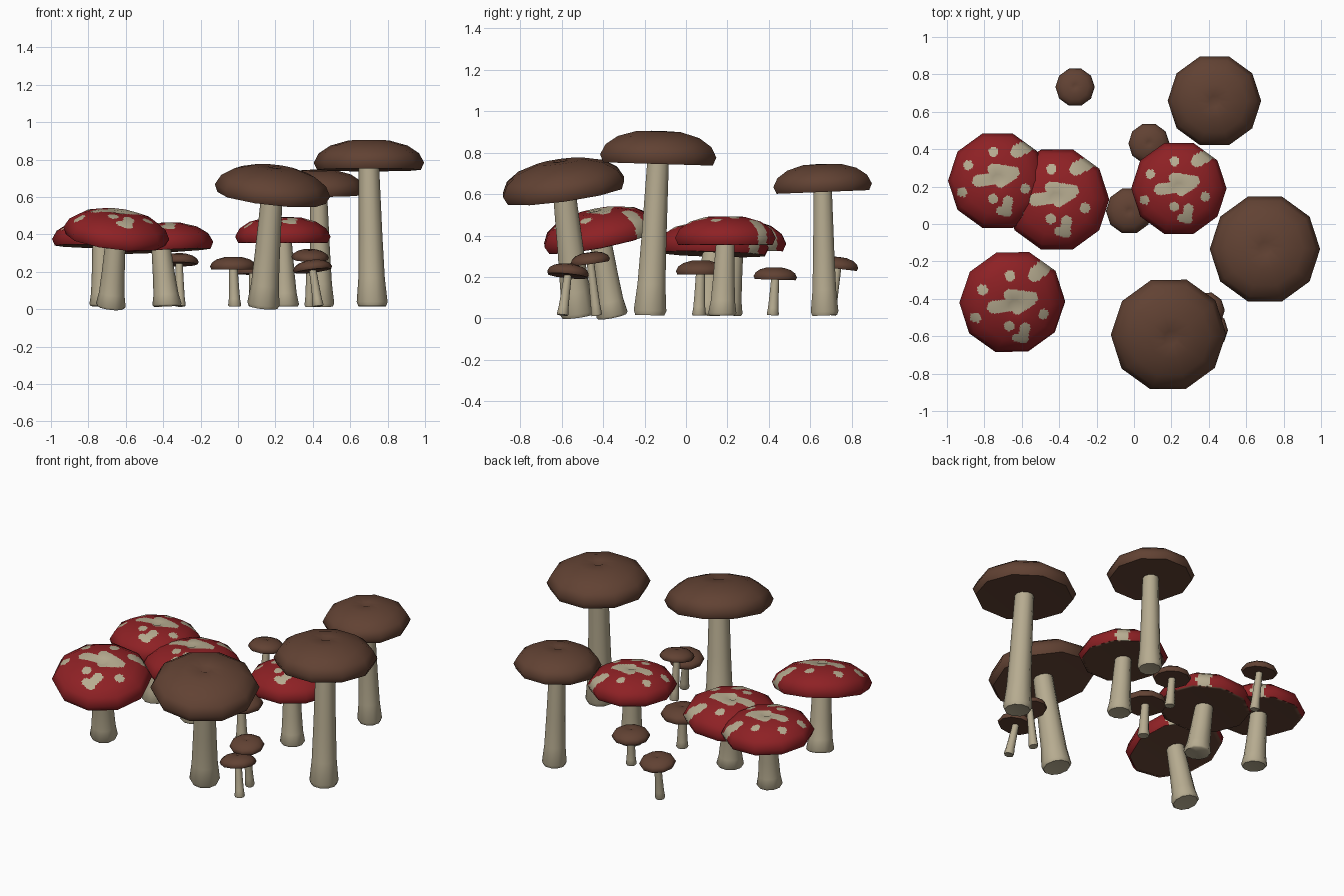
import bpy, bmesh, math
from mathutils import Vector, Matrix

if "Cube" in bpy.data.objects:
    bpy.data.objects.remove(bpy.data.objects["Cube"])

SIDES = 10
GROUND = 0.015


def material(name, rgb):
    mat = bpy.data.materials.new(name)
    mat.use_nodes = True
    mat.diffuse_color = (*rgb, 1)
    mat.node_tree.nodes["Principled BSDF"].inputs["Base Color"].default_value = (*rgb, 1)
    return mat


BROWN = material("brown cap", (0.12, 0.054, 0.033))
RED = material("red cap", (0.27, 0.015, 0.018))
CREAM = material("cream spots and stems", (0.47, 0.41, 0.28))

# Profiles as (radius, height); radii are fractions of the cap radius
CAP = [(0, 0.03), (0.94, 0), (1, 0.13), (0.91, 0.3), (0.7, 0.44),
       (0.38, 0.53), (0.12, 0.54), (0, 0.48)]
STEM = [(0, 0.02), (0.25, 0), (0.28, 0.03), (0.24, 0.2), (0.215, 0.5), (0.185, 1), (0, 1)]

# Spots on the red caps: (start, end, radius), seen from above
SPOTS = [((-.09, .57), (-.09, .57), .1), ((.38, .58), (.68, .74), .13),
         ((-.6, .3), (-.6, .3), .1), ((-.4, -.02), (.1, .05), .12),
         ((-.1, .22), (.33, .16), .11), ((.05, -.06), (.3, .1), .1),
         ((-.72, -.24), (-.72, -.24), .1), ((-.1, -.38), (-.1, -.38), .1),
         ((.2, -.42), (.17, -.64), .1), ((.05, -.62), (.2, -.66), .08),
         ((.55, -.17), (.55, -.17), .1)]


def lathe(profile):
    """Revolve a profile around z, closing it at both ends."""
    bm = bmesh.new()
    rings = []
    for r, z in profile:
        count = SIDES if r else 1
        rings.append([bm.verts.new((r * math.cos(math.tau * i / SIDES),
                                    r * math.sin(math.tau * i / SIDES), z))
                      for i in range(count)])
    for low, high in zip(rings, rings[1:]):
        for i in range(SIDES):
            j = i + 1
            corners = [low[i % len(low)], low[j % len(low)],
                       high[j % len(high)], high[i % len(high)]]
            bm.faces.new(list(dict.fromkeys(corners)))
    bmesh.ops.recalc_face_normals(bm, faces=bm.faces)
    return bm


def select_only(obj):
    bpy.ops.object.select_all(action='DESELECT')
    obj.select_set(True)
    bpy.context.view_layer.objects.active = obj


def make_object(name, bm, mats, matrix):
    mesh = bpy.data.meshes.new(name)
    bm.to_mesh(mesh)
    bm.free()
    for mat in mats:
        mesh.materials.append(mat)
    obj = bpy.data.objects.new(name, mesh)
    bpy.context.collection.objects.link(obj)
    obj.matrix_world = matrix
    select_only(obj)
    return obj


def in_spot(point):
    p = point.to_2d()
    for start, end, radius in SPOTS:
        a, d = Vector(start), Vector(end) - Vector(start)
        t = max(0, min(1, (p - a).dot(d) / d.length_squared)) if d.length else 0
        if (p - a - d * t).length < radius:
            return True
    return False


def spotted_cap(name, matrix):
    """Finely divided cap with spot faces, shaded like the coarse cap."""
    coarse = make_object("shading_helper", lathe(CAP), [], matrix)
    coarse.hide_render = True
    bpy.ops.object.shade_smooth_by_angle(angle=math.radians(55))
    bm = lathe(CAP)
    bmesh.ops.subdivide_edges(bm, edges=bm.edges, cuts=11, use_grid_fill=True)
    for face in bm.faces:
        middle = face.calc_center_median()
        if face.normal.z < -0.8:
            face.material_index = 2
        elif in_spot(middle):
            face.material_index = 1
    cap = make_object(name, bm, [RED, CREAM, BROWN], matrix)
    bpy.ops.object.shade_smooth()
    mod = cap.modifiers.new("copy shading", 'DATA_TRANSFER')
    mod.object = coarse
    mod.use_loop_data = True
    mod.data_types_loops = {'CUSTOM_NORMAL'}
    mod.loop_mapping = 'POLYINTERP_NEAREST'
    bpy.ops.object.modifier_apply(modifier=mod.name)
    bpy.data.objects.remove(coarse)


def mushroom(name, x, y, z, r, lean_x, lean_y, spotted=False):
    centre = Vector((x, y, z))
    axis = Vector((lean_x, lean_y, 1)).normalized()
    turn = Vector((0, 0, 1)).rotation_difference(axis).to_matrix().to_4x4()
    place = Matrix.Translation(centre) @ turn
    cap_matrix = place @ Matrix.Scale(r, 4)
    # Stem drops to the ground and drifts slightly sideways
    length = (z - GROUND) / axis.z
    bm = lathe(STEM)
    for v in bm.verts:
        drop = 1 - v.co.z
        v.co = (r * (v.co.x + 0.06 * drop), r * (v.co.y - 0.06 * drop),
                0.06 * r - drop * (length + 0.06 * r))
    make_object(name + "_stem", bm, [CREAM], place)
    bpy.ops.object.shade_smooth_by_angle(angle=math.radians(55))
    if spotted:
        spotted_cap(name + "_cap", cap_matrix)
    else:
        make_object(name + "_cap", lathe(CAP), [BROWN], cap_matrix)
        bpy.ops.object.shade_smooth_by_angle(angle=math.radians(55))


# Large brown mushrooms
mushroom("front_tall_brown", .18, -.585, .595, .31, .11, -.14)
mushroom("left_tall_brown", .70, -.135, .745, .295, 0, .03)
mushroom("back_tall_brown", .43, .66, .61, .25, 0, -.04)

# Spotted red mushrooms
mushroom("back_right_red", -.73, .23, .335, .265, .02, .04, True)
mushroom("middle_red", -.41, .13, .31, .28, -.05, .03, True)
mushroom("centre_red", .24, .19, .355, .255, 0, 0, True)
mushroom("front_right_red", -.655, -.41, .37, .285, .12, -.2, True)

# Small brown mushrooms
mushroom("back_small_brown", -.315, .73, .24, .105, 0, .12)
mushroom("centre_back_small_brown", .08, .43, .187, .11, 0, .03)
mushroom("centre_small_brown", -.025, .07, .212, .125, 0, 0)
mushroom("front_small_brown_low", .40, -.57, .205, .105, -.12, .1)
mushroom("front_small_brown_high", .385, -.46, .265, .1, .03, -.14)
